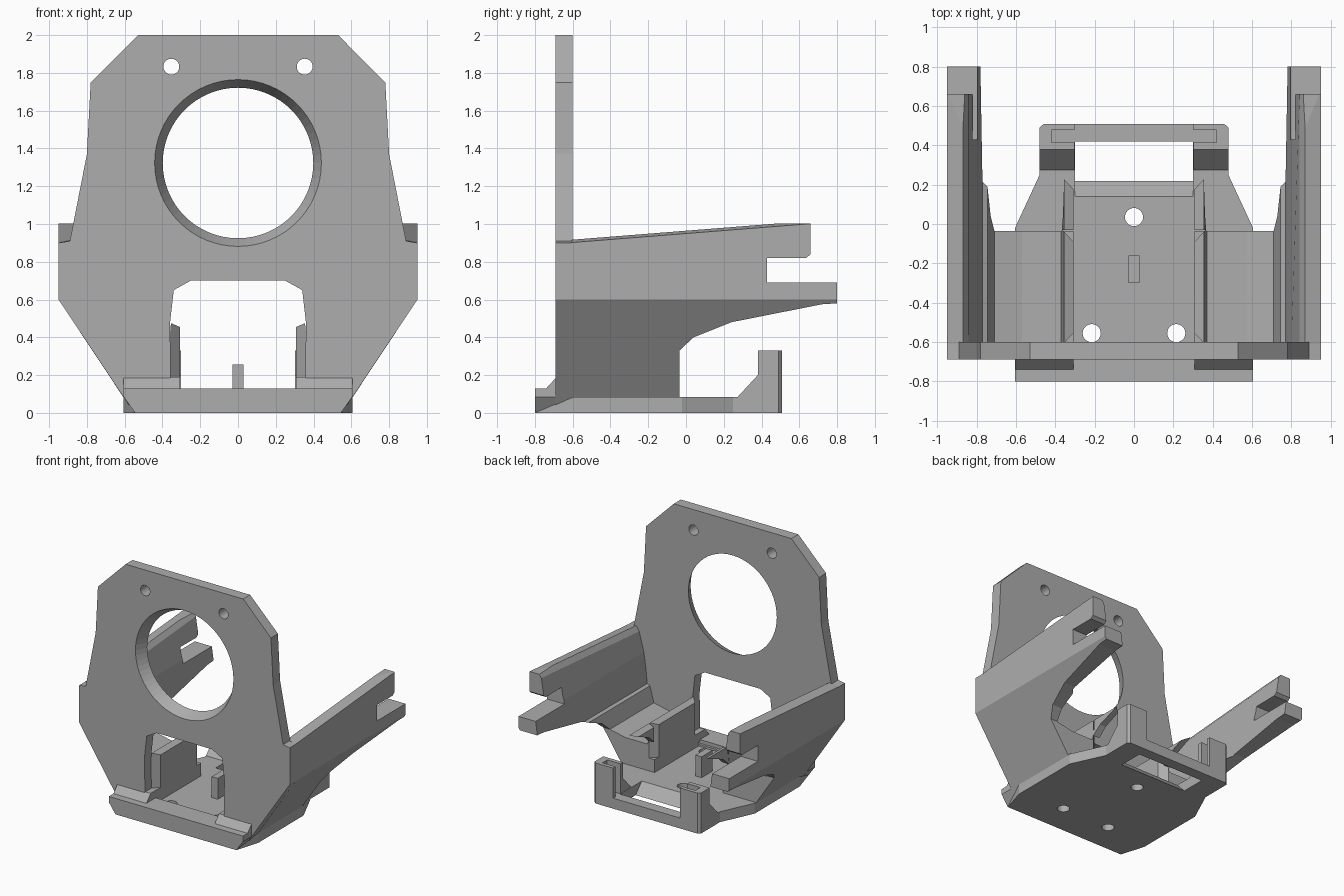
import bpy, bmesh, math

cube = bpy.data.objects.get("Cube")
if cube:
    bpy.data.objects.remove(cube, do_unlink=True)

GREY = (0.42, 0.42, 0.42, 1)
mat = bpy.data.materials.new("plain_grey")
mat.use_nodes = True
mat.diffuse_color = GREY
bsdf = next(n for n in mat.node_tree.nodes if n.type == "BSDF_PRINCIPLED")
bsdf.inputs["Base Color"].default_value = GREY


def finish(name, bm):
    bmesh.ops.recalc_face_normals(bm, faces=bm.faces)
    me = bpy.data.meshes.new(name)
    bm.to_mesh(me)
    bm.free()
    me.materials.append(mat)
    ob = bpy.data.objects.new(name, me)
    bpy.context.collection.objects.link(ob)
    return ob


def prism(name, pts, axis, a, b, tweak=None):
    """Extrude a 2D outline along an axis from a to b."""
    place = {"x": lambda u, v, w: (w, u, v),
             "y": lambda u, v, w: (u, w, v),
             "z": lambda u, v, w: (u, v, w)}[axis]
    bm = bmesh.new()
    rings = [[bm.verts.new(place(u, v, w)) for u, v in pts] for w in (a, b)]
    for r in rings:
        bm.faces.new(r)
    for i in range(len(pts)):
        j = (i + 1) % len(pts)
        bm.faces.new((rings[0][i], rings[0][j], rings[1][j], rings[1][i]))
    if tweak:
        for v in bm.verts:
            tweak(v)
    return finish(name, bm)


def cone(name, x, y, z, r1, r2, depth, upright, sides=32):
    bm = bmesh.new()
    bmesh.ops.create_cone(bm, cap_ends=True, segments=sides,
                          radius1=r1, radius2=r2, depth=depth)
    ob = finish(name, bm)
    ob.location = (x, y, z)
    if not upright:
        ob.rotation_euler.x = -math.pi / 2
    return ob


def apply_mod(ob, kind, **props):
    m = ob.modifiers.new(kind.lower(), kind)
    for k, v in props.items():
        setattr(m, k, v)
    bpy.context.view_layer.objects.active = ob
    bpy.ops.object.modifier_apply(modifier=m.name)


def cut(ob, tool, op="DIFFERENCE"):
    bpy.context.view_layer.update()
    apply_mod(ob, "BOOLEAN", object=tool, operation=op, solver="EXACT")
    bpy.data.objects.remove(tool, do_unlink=True)


def sym(half):
    """Complete an outline given its +x half."""
    return half + [(-u, v) for u, v in reversed(half)]


def box(x1, x2, y1, y2, z1, z2, name="box"):
    return prism(name, [(x1, y1), (x2, y1), (x2, y2), (x1, y2)], "z", z1, z2)


# Front plate with large countersunk bore, screw holes and lower opening
plate = prism("front_plate", sym([
    (0.55, 0), (0.95, 0.6), (0.95, 0.9), (0.89, 0.91),
    (0.8, 1.37), (0.78, 1.75), (0.53, 2)]), "y", -0.69, -0.6)
cut(plate, cone("bore", 0, -0.645, 1.323, 0.442, 0.398, 0.092, False, 64))
for s in (-1, 1):
    cut(plate, cone("screw", s * 0.353, -0.645, 1.833, 0.042, 0.042, 0.3, False))
cut(plate, prism("opening", sym([
    (0.355, 0.1), (0.36, 0.475), (0.34, 0.65), (0.25, 0.7)]), "y", -0.8, -0.5))

# Base plate
plan = sym([(0.545, -0.8), (0.605, -0.6), (0.605, -0.02),
            (0.48, 0.25), (0.48, 0.49), (0.46, 0.508)])
base = prism("base_plate", plan, "z", 0, 0.085)
for x, y in ((0, 0.035), (-0.215, -0.555), (0.215, -0.555)):
    cut(base, cone("hole", x, y, 0, 0.046, 0.046, 0.5, True))
cut(base, prism("window", [(0.13, 0.096), (0.229, -0.01), (0.42, -0.01),
                           (0.42, 0.096)], "x", -0.3, 0.3))

# Small locating tab on the floor
box(-0.028, 0.028, -0.3, -0.16, 0.08, 0.255, "floor_tab")

# Front lip with sloped shoulders
prism("front_lip", sym([(0.545, 0), (0.605, 0.085), (0.605, 0.13)]),
      "y", -0.8, -0.62)
shoulder = prism("lip_shoulders", [(-0.74, 0.12), (-0.74, 0.13), (-0.685, 0.19),
                                   (-0.61, 0.19), (-0.61, 0.12)],
                 "x", 0.308, 0.605)
apply_mod(shoulder, "MIRROR")

# Rear corner posts with inner slots
posts = prism("rear_posts", [(0.26, 0.07), (0.38, 0.2), (0.38, 0.33),
                             (0.52, 0.33), (0.52, 0.07)], "x", 0.302, 0.5)
cut(posts, prism("corner", plan, "z", 0, 0.5), "INTERSECT")
cut(posts, box(0.2, 0.42, 0.415, 0.477, 0.085, 0.5))
apply_mod(posts, "MIRROR")


def slope_top(v):
    if v.co.z > 0.95:
        v.co.z += 0.079 * (v.co.y - 0.45)


# Side arms: trough and wall section, trimmed to the forked side outline
arms = prism("side_arms", [
    (0.605, 0.08), (0.95, 0.6), (0.95, 0.985), (0.87, 1.0), (0.842, 0.96),
    (0.8, 0.72), (0.78, 0.58), (0.77, 0.47), (0.745, 0.46), (0.71, 0.33),
    (0.57, 0.3), (0.37, 0.3), (0.355, 0.475), (0.308, 0.455), (0.308, 0.08)],
    "y", -0.61, 0.82, slope_top)
cut(arms, prism("side_outline", [
    (-0.7, 0), (-0.7, 1.003), (0.66, 1.003), (0.66, 0.84), (0.635, 0.82),
    (0.43, 0.82), (0.43, 0.69), (0.8, 0.69), (0.8, 0.58), (0.72, 0.575),
    (0.24, 0.48), (0.04, 0.4), (-0.035, 0.33), (-0.035, 0)],
    "x", 0, 1.2), "INTERSECT")
for y, dy in ((-0.03, -0.06), (-0.615, 0.06)):
    cut(arms, prism("chamfer", [(0.365, y), (0.29, y), (0.29, y + dy * 1.3)],
                    "z", 0.19, 0.6))
apply_mod(arms, "MIRROR")
